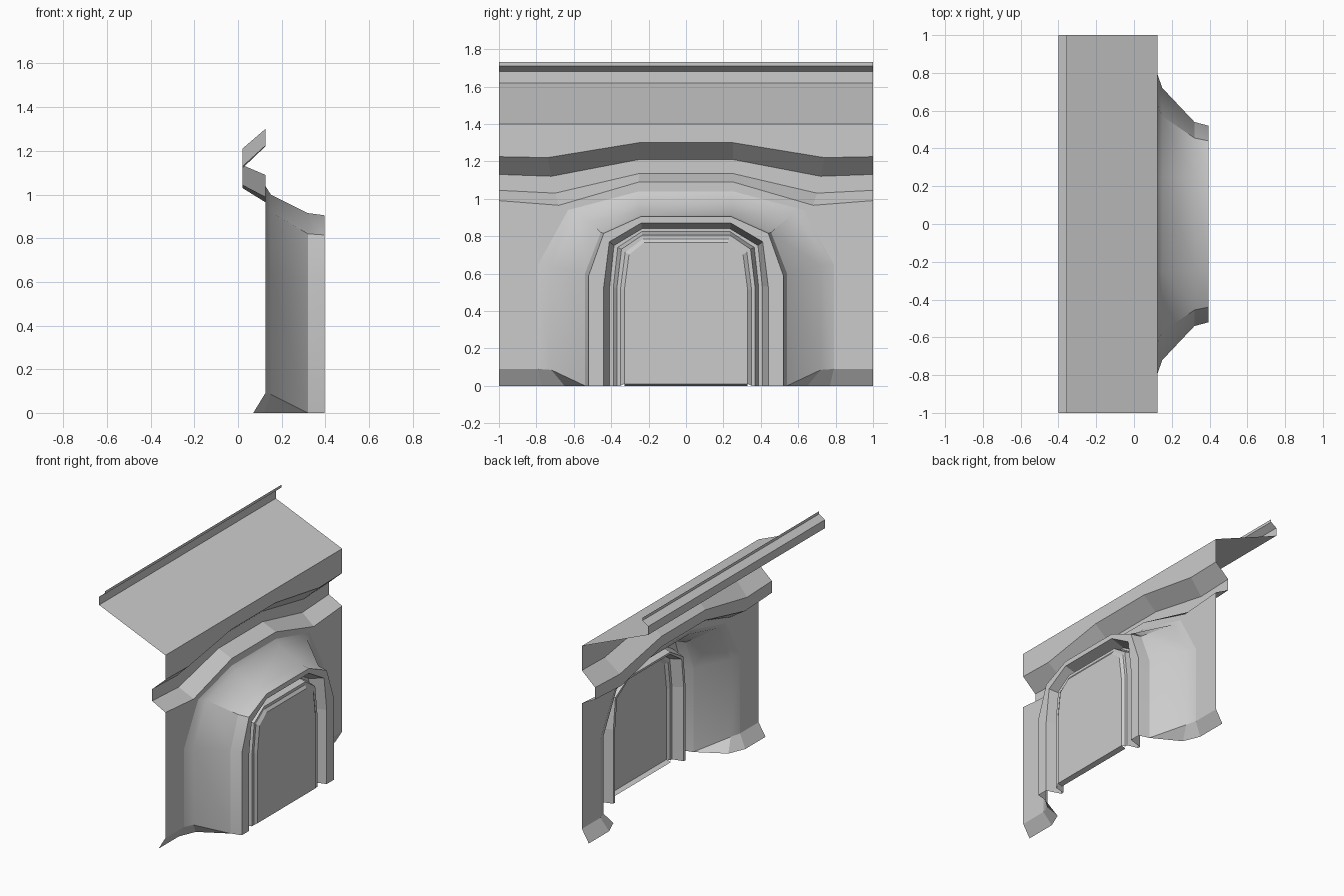
import bpy, bmesh

if "Cube" in bpy.data.objects:
    bpy.data.objects.remove(bpy.data.objects["Cube"])


def loft(name, rings, cap=False, mirror=True, smooth=True):
    """Skin a list of half outlines (y >= 0, outside to centre), mirrored over y = 0."""
    bm = bmesh.new()
    rows = []
    for half in rings:
        pts = list(half)
        if mirror:
            pts += [(x, -y, z) for x, y, z in reversed(half)]
        rows.append([bm.verts.new(p) for p in pts])
    for a, b in zip(rows, rows[1:]):
        for i in range(len(a) - 1):
            bm.faces.new((a[i], a[i + 1], b[i + 1], b[i]))
    if cap:
        bm.faces.new(rows[-1])
    bmesh.ops.remove_doubles(bm, verts=bm.verts, dist=0.0005)
    bm.normal_update()
    # turn the visible side toward +x
    if sum(f.normal.x * f.calc_area() for f in bm.faces) < 0:
        bmesh.ops.reverse_faces(bm, faces=bm.faces)
    me = bpy.data.meshes.new(name)
    bm.to_mesh(me)
    bm.free()
    ob = bpy.data.objects.new(name, me)
    bpy.context.collection.objects.link(ob)
    if smooth:
        bpy.ops.object.select_all(action='DESELECT')
        ob.select_set(True)
        bpy.context.view_layer.objects.active = ob
        bpy.ops.object.shade_smooth_by_angle(angle=0.5)
    return ob


def wave(x, z_end, y_mid, z_mid, z_top):
    return [(x, 1, z_end), (x, y_mid, z_mid), (x, 0.25, z_top)]


def arch(x, bottom, side, corner, top):
    """Half arch: side, chamfer corner and flat top at depth x."""
    return [(x, side[0], bottom), (x, *side), (x, *corner), (x, *top)]


WALL = 0.125

# Sloping roof with ridge lip
ridge = [(-0.355, 1.73), (-0.355, 1.71), (-0.40, 1.68), (-0.40, 1.62), (WALL, 1.40)]
loft("roof", [[(x, 1, z)] for x, z in ridge], smooth=False)

# Fascia and recessed wavy groove under the roof
loft("fascia_and_groove", [
    wave(WALL, 1.40, 0.74, 1.40, 1.40),
    wave(WALL, 1.225, 0.74, 1.22, 1.30),
    wave(0.02, 1.13, 0.72, 1.12, 1.21),
    wave(0.02, 1.045, 0.70, 1.03, 1.135),
    wave(WALL, 0.99, 0.68, 0.965, 1.09)], smooth=False)

# Arch outlines of the projecting hood
a = arch(WALL, 0.09, (0.79, 0.65), (0.63, 0.94), (0.25, 1.04))
b = arch(0.15, 0.085, (0.72, 0.64), (0.57, 0.92), (0.25, 1.0))
c = arch(0.32, 0, (0.54, 0.60), (0.455, 0.82), (0.245, 0.915))
d = arch(0.395, 0, (0.52, 0.59), (0.44, 0.815), (0.24, 0.905))

# Flat wall around the arch
outer = [(WALL, 1, 0.09), (WALL, 1, 0.65), (WALL, 1, 0.99),
         (WALL, 0.68, 0.965), (WALL, 0.25, 1.09)]
loft("wall", [outer, a[:3] + a[2:]], smooth=False)

# Hood flaring out from the wall
loft("arch_hood", [a, b, c, d])

# Front rim, recess and inner frame of the doorway, with the door panel
e = arch(0.395, 0, (0.44, 0.53), (0.41, 0.77), (0.24, 0.87))
f = arch(0.29, 0, (0.408, 0.53), (0.385, 0.75), (0.235, 0.84))
g = arch(0.29, 0, (0.388, 0.53), (0.365, 0.74), (0.235, 0.825))
h = arch(0.37, 0, (0.37, 0.52), (0.345, 0.73), (0.235, 0.805))
i = arch(0.37, 0, (0.35, 0.52), (0.325, 0.715), (0.23, 0.785))
j = arch(0.385, 0.01, (0.33, 0.51), (0.305, 0.70), (0.225, 0.765))
loft("door_surround", [d, e, f, g, h, i, j], smooth=False)
loft("door", [j], cap=True, smooth=False)

# Small lip under the door
loft("door_sill", [[(0.385, 0.33, 0.01)], [(0.35, 0.33, 0)]], smooth=False)

# Undercut foot at the base of the wall on both sides
top = [(WALL, 1, 0.09), a[0], b[0], c[0]]
low = [(0.07, 1, 0), (0.07, 0.77, 0), (0.12, 0.65, 0), c[0]]
for side, s in (("left", -1), ("right", 1)):
    loft("wall_foot_" + side, [[(x, s * y, z) for x, y, z in r] for r in (top, low)],
         mirror=False, smooth=False)
